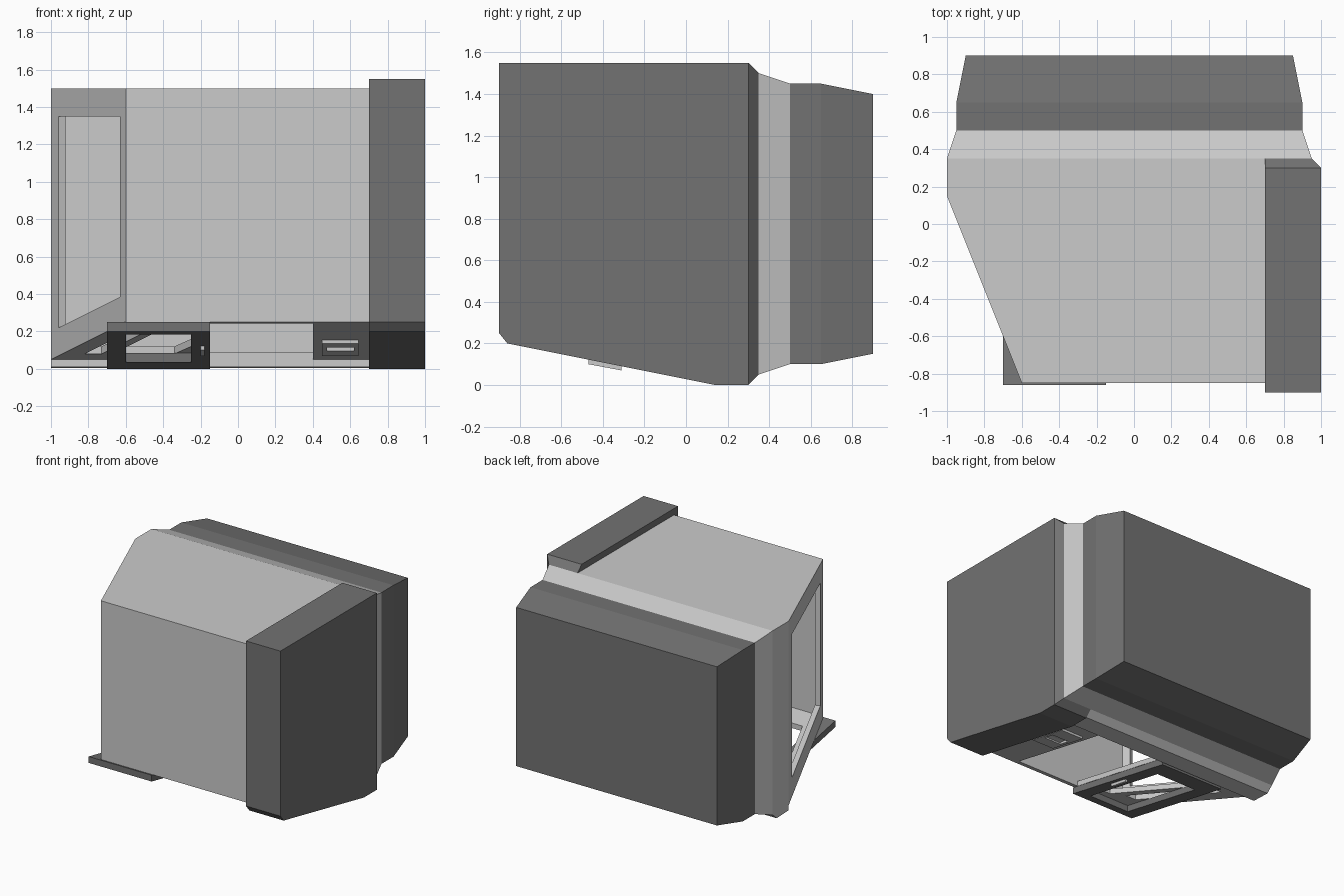
import bpy, bmesh

if "Cube" in bpy.data.objects:
    bpy.data.objects.remove(bpy.data.objects["Cube"])

dark = bpy.data.materials.new("dark_panel")
dark.diffuse_color = (0.17, 0.17, 0.17, 1)
dark.use_nodes = True
dark.node_tree.nodes["Principled BSDF"].inputs["Base Color"].default_value = dark.diffuse_color


def hull(name, pts, mat=None):
    """Convex flat-faced solid around the given points."""
    bm = bmesh.new()
    for p in pts:
        bm.verts.new(p)
    r = bmesh.ops.convex_hull(bm, input=bm.verts)
    loose = [v for v in bm.verts if not v.link_faces]
    bmesh.ops.delete(bm, geom=loose, context='VERTS')
    bmesh.ops.dissolve_limit(bm, angle_limit=0.01, verts=bm.verts, edges=bm.edges)
    bmesh.ops.recalc_face_normals(bm, faces=bm.faces)
    me = bpy.data.meshes.new(name)
    bm.to_mesh(me)
    bm.free()
    ob = bpy.data.objects.new(name, me)
    bpy.context.collection.objects.link(ob)
    if mat:
        me.materials.append(mat)
    return ob


def rect(x0, x1, y, z0, z1):
    return [(x, y, z) for x in (x0, x1) for z in (z0, z1)]


def slab(outline, low, high):
    """Points of a prism over an (x, y) outline between two height functions."""
    return [(x, y, f(y)) for x, y in outline for f in (low, high)]


def extrude_x(x0, x1, profile):
    return [(x, y, z) for x in (x0, x1) for y, z in profile]


def cut(ob, name, pts):
    c = hull(name, pts)
    c.hide_render = True
    m = ob.modifiers.new(name, 'BOOLEAN')
    m.operation = 'DIFFERENCE'
    m.solver = 'EXACT'
    m.object = c
    bpy.context.view_layer.objects.active = ob
    bpy.ops.object.modifier_apply(modifier=m.name)
    bpy.data.objects.remove(c)


def under(y):
    """Sloping underside of the cabin shell."""
    return 0.05 + 0.2 * max(0, 0.15 - y)


def wall_x(y):
    """Slanted end wall of the cabin."""
    return -1 + 0.4 * (0.15 - y)


def box_cut(ob, name, outline, z0=-0.2, z1=0.32):
    cut(ob, name, slab(outline, lambda y: z0, lambda y: z1))


# hollow cabin shell
cabin = hull("cabin_shell", slab(
    [(-1, 0.35), (-1, 0.15), (-0.6, -0.85), (0.75, -0.85), (0.75, 0.15), (0.75, 0.35)],
    under, lambda y: 1.5))
cut(cabin, "cabin_interior", slab(
    [(-0.957, 0.31), (-0.957, 0.15), (-0.573, -0.81), (0.71, -0.81), (0.71, 0.15), (0.71, 0.31)],
    lambda y: under(y) + 0.04, lambda y: 1.46))

# slanted end window
cut(cabin, "end_window", [
    (wall_x(y) + 0.93 * d, y + 0.37 * d, z)
    for y in (0.05, -0.77) for d in (-0.08, 0.1) for z in (under(y) + 0.15, 1.35)])

# door opening and windows in the sloping side
box_cut(cabin, "door_opening", [(-0.15, -0.81), (0.4, -0.81), (0.4, 0.15), (-0.15, 0.15)])
box_cut(cabin, "side_window", [(-0.67, 0), (-0.34, 0), (-0.25, -0.2), (-0.25, -0.72), (-0.38, -0.72)])
box_cut(cabin, "quarter_window", [(-0.82, 0), (-0.73, 0), (-0.47, -0.65), (-0.56, -0.65)])

# sill along the lower side, and collar between cabin and base
hull("sill", extrude_x(-1, 0.75, [(0.15, 0.06), (0.15, 0.01), (0.3, 0.005), (0.35, 0.05), (0.35, 0.06)]))
hull("collar", rect(-1, 0.95, 0.35, 0.05, 1.5) + rect(-0.95, 0.9, 0.5, 0.1, 1.45))

# tapered base block
hull("base_block", rect(-0.95, 0.9, 0.5, 0.1, 1.45) + rect(-0.95, 0.9, 0.65, 0.1, 1.45)
     + rect(-0.9, 0.85, 0.9, 0.15, 1.4), dark)

# end housing with sloped underside and chamfered edge
hull("end_housing", extrude_x(0.7, 1, [(-0.9, 1.55), (-0.9, 0.25), (-0.86, 0.2), (0.14, 0), (0.3, 0), (0.3, 1.55)])
     + rect(0.7, 0.95, 0.35, 0.05, 1.5), dark)

# sliding door with window, standing open beside the opening
door = hull("sliding_door", extrude_x(-0.7, -0.15, [(-0.86, 0.2), (-0.86, 0.25), (0.14, 0.05), (0.14, 0)]), dark)
box_cut(door, "door_window", [(-0.6, -0.785), (-0.25, -0.785), (-0.25, -0.035), (-0.6, -0.035)])
hull("door_handle", extrude_x(-0.2, -0.18, [(-0.47, 0.13), (-0.47, 0.1), (-0.31, 0.07), (-0.31, 0.1)]))

# small vent on the side panel
vent = hull("side_vent", extrude_x(0.45, 0.645, [
    (-0.37, 0.16), (-0.37, 0.135), (-0.04, 0.07), (-0.04, 0.095)]))
box_cut(vent, "vent_slot", [(0.475, -0.26), (0.62, -0.26), (0.62, -0.17), (0.475, -0.17)], -0.2, 0.125)
